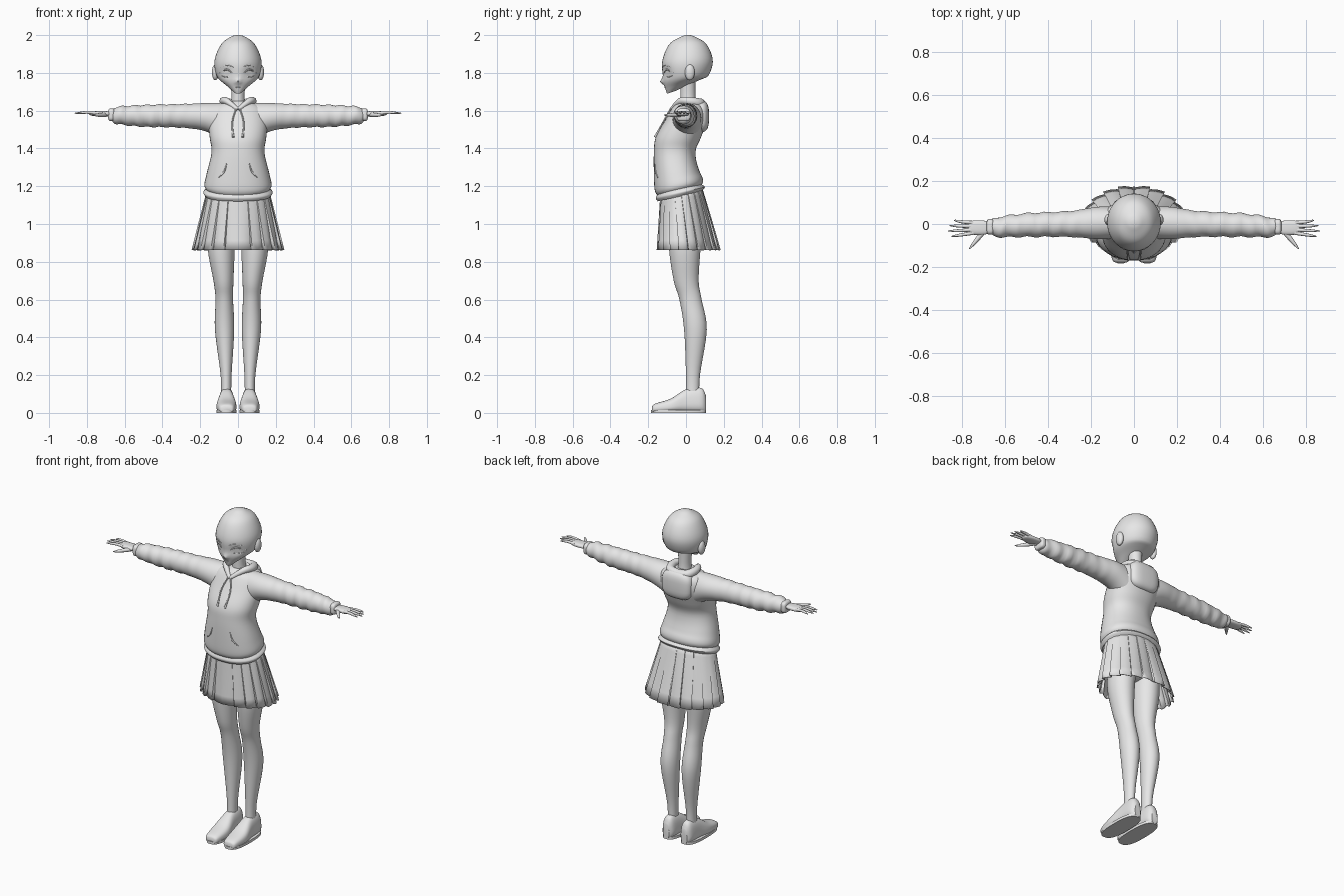
import bpy, bmesh, math
from mathutils import Vector
from mathutils.bvhtree import BVHTree

cube = bpy.data.objects.get("Cube")
if cube:
    bpy.data.objects.remove(cube, do_unlink=True)

colour = (0.8, 0.8, 0.8, 1)
grey = bpy.data.materials.new("light_grey")
grey.use_nodes = True
grey.diffuse_color = colour
grey.node_tree.nodes["Principled BSDF"].inputs["Base Color"].default_value = colour
parts = []


def clamp(value):
    return max(0, min(1, value))


def signed_power(value, power):
    return math.copysign(abs(value) ** power, value)


def circle(count):
    return [(math.cos(math.tau * k / count), math.sin(math.tau * k / count)) for k in range(count)]


def bump(across, height, centre, size):
    # Soft round hill used to push the face in and out
    return math.exp(-((across - centre[0]) / size) ** 2 - ((height - centre[1]) / size) ** 2)


def catmull(a, b, c, d, t):
    return b + t / 2 * (c - a + t * (2 * a - 5 * b + 4 * c - d + t * (3 * (b - c) + d - a)))


def smooth(rows, steps):
    # Flowing interpolation between rows of numbers
    padded = [rows[0], *rows, rows[-1]]
    result = []
    for before, start, end, after in zip(padded, padded[1:], padded[2:], padded[3:]):
        for step in range(steps):
            result.append([catmull(*values, step / steps) for values in zip(before, start, end, after)])
    return result + [rows[-1]]


def finish(name, bm, mirror):
    bmesh.ops.recalc_face_normals(bm, faces=bm.faces[:])
    mesh = bpy.data.meshes.new(name)
    bm.to_mesh(mesh)
    bm.free()
    mesh.materials.append(grey)
    obj = bpy.data.objects.new(name, mesh)
    bpy.context.collection.objects.link(obj)
    if mirror:
        obj.modifiers.new("mirror", "MIRROR")
    parts.append(obj)
    return obj


def skin(name, loops, mirror):
    # Closed loops joined into a capped tube
    bm = bmesh.new()
    rows = [[bm.verts.new(point) for point in loop] for loop in loops]
    for low, high in zip(rows, rows[1:]):
        for k in range(len(low)):
            bm.faces.new((low[k - 1], low[k], high[k], high[k - 1]))
    bm.faces.new(rows[0])
    bm.faces.new(rows[-1])
    return finish(name, bm, mirror)


def loft(name, axis, rings, power=1, steps=5, warp=None, mirror=True):
    # Each ring: place on the axis, then the limits on the two other axes
    loops = []
    for place, a_low, a_high, b_low, b_high in smooth(rings, steps):
        loop = []
        for c, s in circle(40):
            a = (a_low + a_high + (a_high - a_low) * signed_power(c, power)) / 2
            b = (b_low + b_high + (b_high - b_low) * signed_power(s, power)) / 2
            point = {"x": (place, a, b), "y": (a, place, b), "z": (a, b, place)}[axis]
            loop.append(warp(*point) if warp else point)
        loops.append(loop)
    return skin(name, loops, mirror)


def column(name, rings, power=1, warp=None):
    # Symmetric upright loft; each ring: height, half width, front, back
    full = [(height, -half, half, front, back) for height, half, front, back in rings]
    return loft(name, "z", full, power, warp=warp, mirror=False)


def blob(name, centre, radii, power=1, mirror=True):
    # Ellipsoid; a power below one makes it boxier
    bm = bmesh.new()
    bmesh.ops.create_uvsphere(bm, u_segments=32, v_segments=20, radius=1)
    for vert in bm.verts:
        vert.co = [m + r * signed_power(v, power) for m, r, v in zip(centre, radii, vert.co)]
    return finish(name, bm, mirror)


def tube(name, points, radii, mirror=True):
    # Round tube through points, its radius flowing through the radii
    path = smooth(points, 5)
    loops = []
    for i, point in enumerate(path):
        along = Vector(path[min(i + 1, len(path) - 1)]) - Vector(path[max(i - 1, 0)])
        turn = along.to_track_quat("Z", "Y")
        spot = i / (len(path) - 1) * (len(radii) - 1)
        low = min(int(spot), len(radii) - 2)
        radius = radii[low] + (radii[low + 1] - radii[low]) * (spot - low)
        loops.append([Vector(point) + turn @ Vector((c, s, 0)) * radius for c, s in circle(10)])
    return skin(name, loops, mirror)


def front_of(obj):
    # Function giving the front y of a part at x, z
    tree = BVHTree.FromPolygons([v.co for v in obj.data.vertices], [p.vertices for p in obj.data.polygons])
    return lambda x, z: tree.ray_cast(Vector((x, -1, z)), Vector((0, 1, 0)))[0].y


def drawn_line(name, front, points, radii, mirror=True):
    tube(name, [(x, front(x, z), z) for x, z in points], radii, mirror)


# Head with eye hollows, nose and raised jaw line
def face_shape(x, y, z):
    if y < 0:
        y += 0.014 * bump(abs(x), z, (0.06, 1.8), 0.025)
        y -= 0.02 * bump(x, z, (0, 1.757), 0.014)
    return x, y, z + (y + 0.1) * clamp((1.78 - z) * 6) * 0.6


head = column("head", [
    (1.69, 0.02, -0.1, -0.05), (1.72, 0.06, -0.11, 0.05), (1.77, 0.107, -0.12, 0.11), (1.86, 0.125, -0.126, 0.142),
    (1.95, 0.09, -0.09, 0.11), (1.99, 0.04, -0.03, 0.05), (2, 0.01, 0, 0.02)], warp=face_shape)
face = front_of(head)
column("neck", [(1.6, 0.045, -0.03, 0.06), (1.67, 0.035, -0.03, 0.05), (1.77, 0.04, -0.03, 0.05)])
blob("ears", (0.12, 0.02, 1.803), (0.018, 0.026, 0.042))

# Painted face details laid on the face surface
thin = (0.001, 0.003, 0.001)
drawn_line("eyebrows", face, [(0.025, 1.83), (0.055, 1.84), (0.095, 1.83)], thin)
drawn_line("upper_lashes", face, [(0.03, 1.8), (0.06, 1.818), (0.1, 1.8)], (0.002, 0.005, 0.002))
drawn_line("lower_lashes", face, [(0.045, 1.78), (0.065, 1.778), (0.09, 1.786)], thin)
drawn_line("mouth", face, [(-0.014, 1.724), (0, 1.722), (0.014, 1.724)], thin, mirror=False)
bm = bmesh.new()
spots = [(0.06 + 0.014 * c, 1.797 + 0.017 * s) for c, s in circle(20)]
bm.faces.new([bm.verts.new((x, face(x, z) - 0.003, z)) for x, z in spots])
finish("irises", bm, True)


# Sweater body and hem, lower edge tilted up at the back
def tilt(x, y, z):
    return x, y, z + 0.22 * (y + 0.06) * clamp((1.32 - z) * 10)


body = column("sweater_body", [
    (1.17, 0.16, -0.15, 0.08), (1.2, 0.178, -0.165, 0.09), (1.27, 0.165, -0.17, 0.07), (1.38, 0.14, -0.17, 0.05),
    (1.46, 0.15, -0.16, 0.08), (1.55, 0.155, -0.11, 0.11), (1.62, 0.13, -0.07, 0.1), (1.65, 0.04, -0.04, 0.06)],
    power=0.9, warp=tilt)
chest = front_of(body)
column("sweater_hem", [(1.14, 0.17, -0.15, 0.08), (1.16, 0.184, -0.16, 0.1), (1.18, 0.17, -0.15, 0.08)],
       power=0.9, warp=tilt)


# Sleeves with soft wrinkles, and cuffs
def wrinkle(x, y, z):
    size = 0.0035 * clamp(x * 5 - 1)
    return x, y + size * math.sin(75 * x + 2), z + size * math.sin(95 * x + 20 * y)


loft("sleeves", "x", [
    (0.06, -0.07, 0.08, 1.43, 1.64), (0.17, -0.07, 0.08, 1.49, 1.64), (0.3, -0.06, 0.06, 1.51, 1.635),
    (0.5, -0.06, 0.05, 1.515, 1.63), (0.64, -0.06, 0.03, 1.53, 1.62), (0.67, -0.04, 0.01, 1.55, 1.6)],
    steps=10, warp=wrinkle)
blob("cuffs", (0.67, -0.013, 1.578), (0.018, 0.037, 0.034), power=0.6)

# Hands: flat palm, four spread fingers and a thumb
blob("palms", (0.725, -0.017, 1.584), (0.065, 0.034, 0.014), power=0.8)
finger = (0.009, 0.008, 0.007, 0.002)
for number, (name, tip) in enumerate(zip(("index", "middle", "ring", "little"), (0.85, 0.866, 0.86, 0.84))):
    spread = number - 1.5
    tube(name + "_fingers", [(0.75, 0.016 * spread - 0.018, 1.587), (0.8, 0.02 * spread - 0.02, 1.591),
                             (tip, 0.025 * spread - 0.02, 1.586)], finger)
tube("thumbs", [(0.69, -0.02, 1.58), (0.73, -0.07, 1.577), (0.768, -0.116, 1.577)], (0.012, 0.012, 0.009, 0.002))

# Hood: collar roll around the neck and pouch down the back
tube("hood_collar", [(0, -0.078, 1.605), (0.06, -0.03, 1.65), (0.076, 0.02, 1.65), (0.055, 0.07, 1.64),
                     (0, 0.08, 1.635)], (0.01, 0.018, 0.023, 0.026, 0.026))
blob("hood_pouch", (0, 0.07, 1.57), (0.1, 0.052, 0.085), power=0.65, mirror=False)

# Drawstrings and pocket openings on the sweater front
drawn_line("drawstrings", lambda x, z: chest(x, z) - 0.006, [(0.01, 1.61), (0.03, 1.54), (0.025, 1.46)],
           (0.004, 0.004, 0.004, 0.006))
drawn_line("pocket_openings", chest, [(0.06, 1.32), (0.075, 1.275), (0.105, 1.245)], (0.002, 0.005, 0.002))

# Pleated skirt: overlapping folds on one side, mirrored
pleats, levels = 10, 6
folds = [(k + offset, depth) for k in range(pleats) for offset, depth in ((0, 0), (0.45, 0.3), (0.9, 0.8), (0.96, 1))]
bm = bmesh.new()
rows = []
for level in range(levels + 1):
    t = level / levels
    row = []
    for place, depth in folds + [(pleats, 0)]:
        angle = math.pi * place / pleats
        swell = 1 + 0.02 * t - (0.012 + 0.075 * t) * depth
        x = (0.163 + 0.078 * t) * abs(math.sin(angle)) * swell
        y = 0.042 * t - 0.028 - (0.108 + 0.058 * t) * math.cos(angle) * swell
        top = tilt(x, y, 1.18)[2]
        row.append(bm.verts.new((x, y, top + (0.862 - top) * t)))
    rows.append(row)
for high, low in zip(rows, rows[1:]):
    for k in range(len(folds)):
        bm.faces.new((high[k], low[k], low[k + 1], high[k + 1]))
skirt = finish("skirt", bm, True)
skirt.modifiers.new("thickness", "SOLIDIFY").thickness = 0.004

# Hips and legs
blob("hips", (0, 0, 1.05), (0.16, 0.11, 0.11), mirror=False)
loft("legs", "z", [
    (0.07, 0.036, 0.09, 0, 0.07), (0.2, 0.034, 0.092, 0, 0.074), (0.44, 0.02, 0.122, -0.01, 0.11),
    (0.6, 0.026, 0.119, -0.035, 0.083), (0.7, 0.024, 0.13, -0.065, 0.067), (0.87, 0.017, 0.16, -0.09, 0.077),
    (1.04, 0.01, 0.155, -0.09, 0.09)])


# Shoes, narrower towards the top, on flat soles
def shoe_shape(x, y, z):
    return 0.061 + (x - 0.061) * (1.08 - 2.6 * z), y, z


shoe = [(-0.18, 0.02, 0.03), (-0.165, 0.04, 0.048), (-0.08, 0.054, 0.076), (0, 0.046, 0.125), (0.08, 0.04, 0.132),
        (0.106, 0.02, 0.09)]
loft("shoes", "y", [(y, 0.061 - half, 0.061 + half, 0.003, top) for y, half, top in shoe], power=0.75, warp=shoe_shape)
loft("soles", "z", [(z, 0.007, 0.115, -0.185, 0.106) for z in (0, 0.016)], power=0.75, steps=1)

# Smooth shading with sharp edges kept
bpy.ops.object.select_all(action="DESELECT")
for obj in parts:
    obj.select_set(True)
bpy.context.view_layer.objects.active = parts[0]
bpy.ops.object.shade_smooth_by_angle(angle=math.radians(40))
